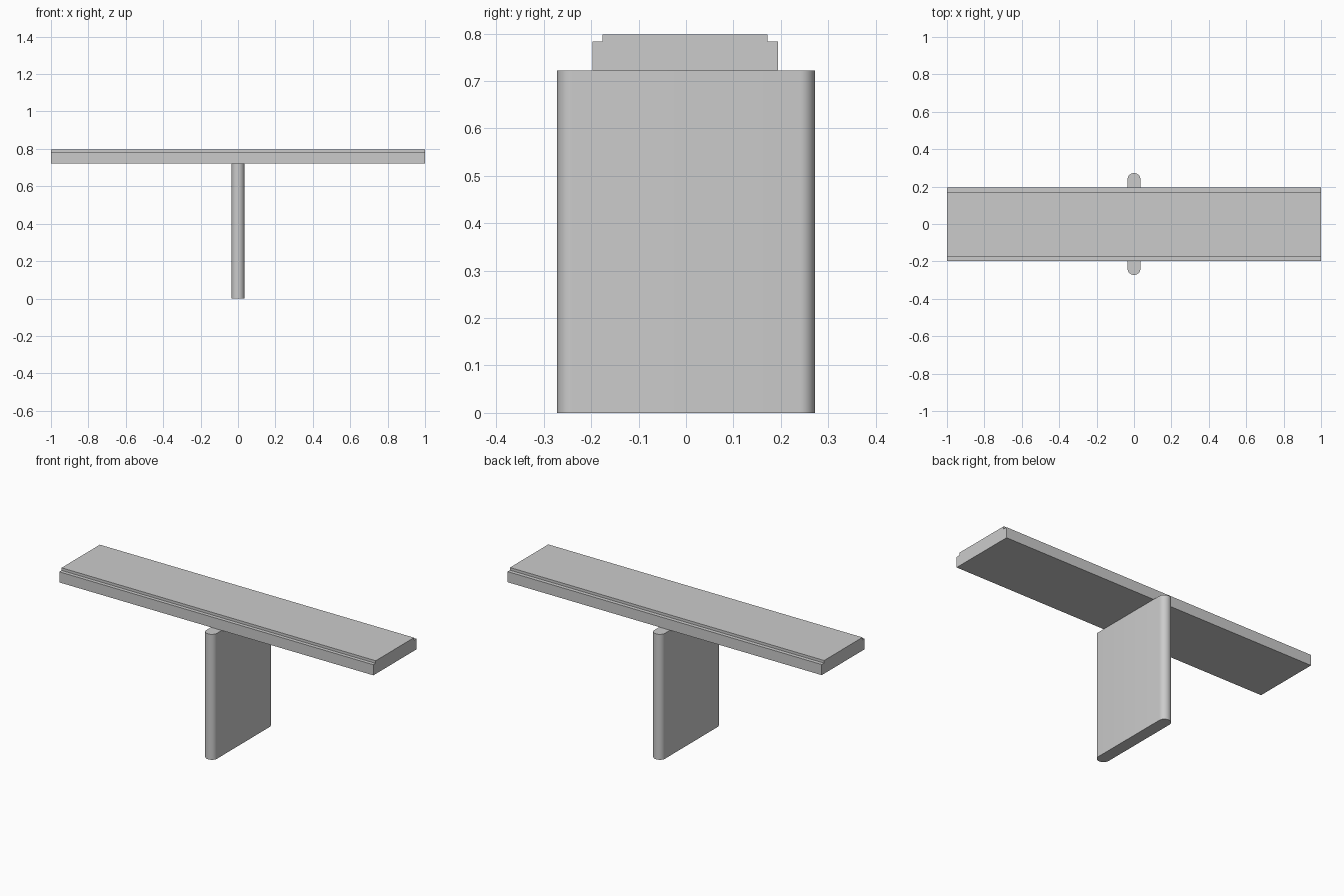
import bpy, bmesh, math

if "Cube" in bpy.data.objects:
    bpy.data.objects.remove(bpy.data.objects["Cube"])


def prism(name, points, offset):
    """Extrude a closed 3D outline by an offset vector."""
    bm = bmesh.new()
    face = bm.faces.new([bm.verts.new(p) for p in points])
    result = bmesh.ops.extrude_face_region(bm, geom=[face])
    verts = [g for g in result["geom"] if isinstance(g, bmesh.types.BMVert)]
    bmesh.ops.translate(bm, vec=offset, verts=verts)
    bmesh.ops.recalc_face_normals(bm, faces=bm.faces)
    mesh = bpy.data.meshes.new(name)
    bm.to_mesh(mesh)
    bm.free()
    obj = bpy.data.objects.new(name, mesh)
    bpy.context.collection.objects.link(obj)
    return obj


# Seat plank with a stepped ledge along both long edges
LOW, STEP, TOP = 0.722, 0.783, 0.798
profile = [(-0.197, LOW), (0.194, LOW), (0.194, STEP), (0.172, STEP),
           (0.172, TOP), (-0.176, TOP), (-0.176, STEP), (-0.197, STEP)]
prism("seat_plank", [(-1, y, z) for y, z in profile], (2, 0, 0))

# Upright slab leg with rounded front and back edges
HALF_W, HALF_D, ROUND, N = 0.034, 0.272, 0.032, 16
outline = []
for side in (1, -1):
    for i in range(N + 1):
        a = math.pi * i / N
        outline.append((side * HALF_W * math.cos(a),
                        side * (HALF_D - ROUND + ROUND * math.sin(a)), 0))
leg = prism("support_leg", outline, (0, 0, LOW))

bpy.ops.object.select_all(action="DESELECT")
leg.select_set(True)
bpy.context.view_layer.objects.active = leg
bpy.ops.object.shade_smooth_by_angle(angle=math.radians(30))
